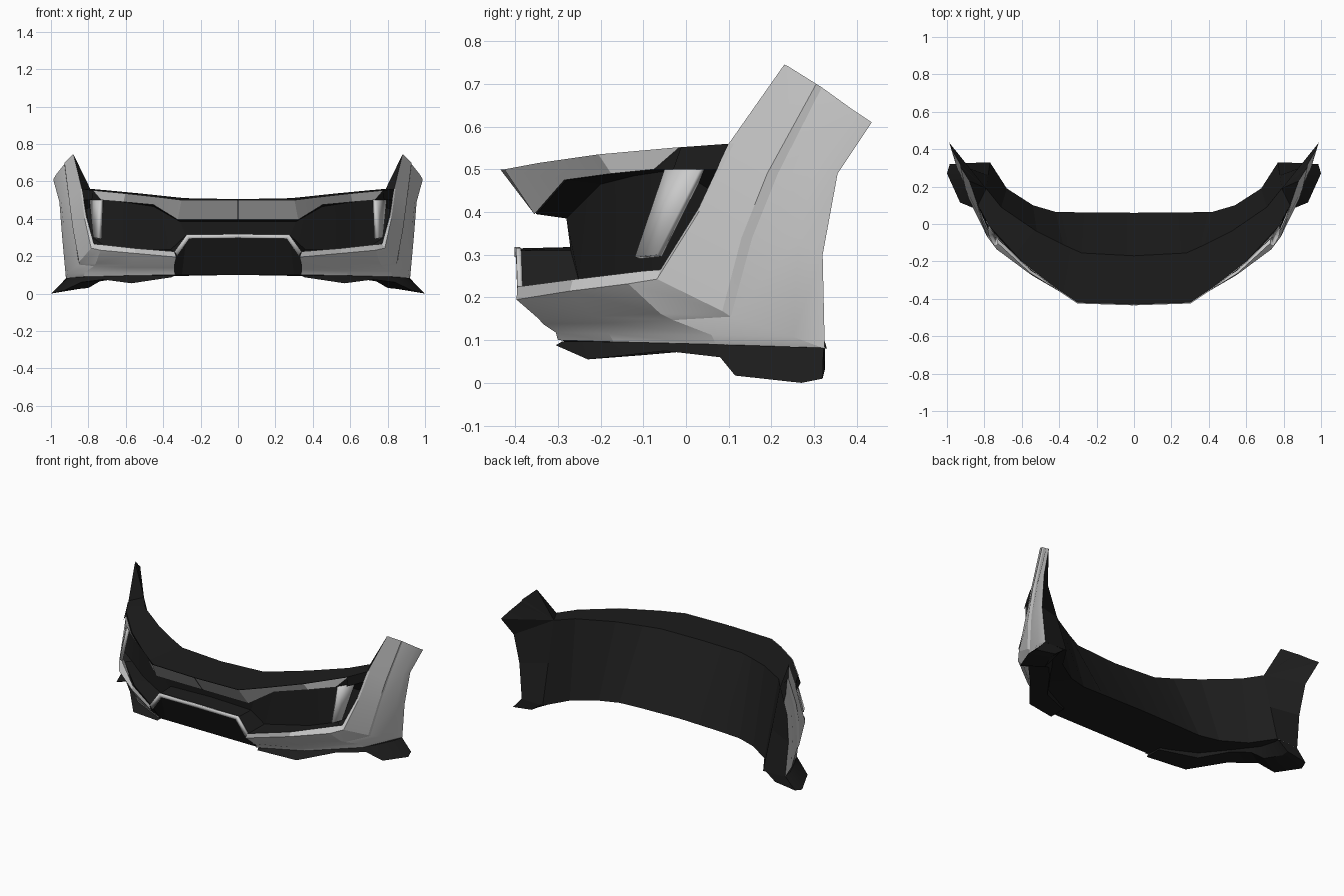
import bpy, bmesh
from mathutils import Vector

black = bpy.data.materials.new("black_plastic")
black.diffuse_color = (0.012, 0.012, 0.012, 1)


def loft(name, rails, mat=None, closed=False, cap=False, thick=0, angle=0.4):
    """Skin quads between matching rails, then mirror to the other side."""
    bm = bmesh.new()
    grid = [[bm.verts.new(p) for p in r] for r in rails]
    n = len(grid)
    for i in range(n if closed else n - 1):
        a, b = grid[i], grid[(i + 1) % n]
        for j in range(len(a) - 1):
            bm.faces.new((a[j], a[j + 1], b[j + 1], b[j]))
    if cap:
        bm.faces.new([r[0] for r in grid])
        bm.faces.new([r[-1] for r in grid])
    bmesh.ops.remove_doubles(bm, verts=bm.verts, dist=0.0005)
    bmesh.ops.recalc_face_normals(bm, faces=bm.faces)
    # open panels face outward
    bm.normal_update()
    if not closed and sum(f.normal.dot(Vector((0.6, -1, 0))) * f.calc_area() for f in bm.faces) < 0:
        bmesh.ops.reverse_faces(bm, faces=bm.faces)
    me = bpy.data.meshes.new(name)
    bm.to_mesh(me)
    bm.free()
    ob = bpy.data.objects.new(name, me)
    bpy.context.collection.objects.link(ob)
    if mat:
        me.materials.append(mat)
    if thick:
        s = ob.modifiers.new("thickness", 'SOLIDIFY')
        s.thickness, s.offset = thick, -1
    m = ob.modifiers.new("mirror", 'MIRROR')
    m.merge_threshold = 0.001
    bpy.ops.object.select_all(action='DESELECT')
    ob.select_set(True)
    bpy.context.view_layer.objects.active = ob
    bpy.ops.object.shade_smooth_by_angle(angle=angle)
    return ob


# black core: rails run from the centre out to the wheel arch
top = [(0, -.43, .50), (.30, -.42, .50), (.42, -.34, .515), (.60, -.20, .535), (.775, -.01, .552), (.835, .10, .56)]
band_low = [(0, -.35, .395), (.32, -.35, .395), (.45, -.28, .475), (.61, -.17, .49), (.73, -.07, .50), (.825, .08, .50)]
recess_top = [(0, -.28, .385), (.31, -.28, .385), (.45, -.20, .465), (.58, -.12, .485), (.71, -.02, .50), (.815, .06, .45)]
recess_low = [(0, -.27, .318), (.28, -.27, .31), (.36, -.25, .235), (.58, -.12, .235), (.72, -.03, .26), (.78, -.02, .30)]
ledge = [(0, -.39, .315), (.275, -.385, .31), (.34, -.385, .22), (.55, -.25, .235), (.75, -.06, .258), (.772, -.045, .265)]
bottom = [(0, -.29, .10), (.30, -.29, .10), (.345, -.285, .097), (.58, -.15, .095), (.81, .08, .09), (.90, .315, .083)]
back_low = [(0, .06, .10), (.28, .062, .095), (.42, .065, .09), (.54, .10, .085), (.68, .19, .082), (.77, .33, .08)]
back_top = [(0, -.17, .505), (.28, -.155, .51), (.38, -.11, .52), (.52, -.04, .535), (.71, .09, .553), (.79, .19, .56)]
loft("bumper_core", [top, band_low, recess_top, recess_low, ledge, bottom, back_low, back_top],
     black, closed=True, angle=0.2)

# grey band above the grille
fwd = Vector((.002, -.005, 0))
loft("upper_grille_band", [[Vector(p) + fwd for p in r[:5]] for r in (top, band_low)], angle=0.2)
loft("upper_band_end", [[(.776, -.012, .552), (.835, .095, .559)], [(.78, -.03, .50), (.822, .07, .50)]], black)

# L-shaped corner panel: rails run along the lip, round the corner and up the fender
inner = [(.34, -.395, .225), (.55, -.265, .242), (.73, -.10, .262), (.77, -.06, .265), (.81, .03, .41), (.835, .10, .56), (.88, .23, .745)]
lip = [(.33, -.397, .195), (.55, -.272, .215), (.735, -.135, .232), (.785, -.068, .243), (.82, .03, .40), (.842, .112, .56), (.885, .238, .742)]
step_in = [(.34, -.345, .15), (.57, -.215, .155), (.76, -.06, .162), (.85, .085, .168), (.882, .13, .34), (.902, .19, .49), (.928, .305, .70)]
step_out = [(.34, -.335, .138), (.58, -.19, .14), (.77, -.03, .147), (.85, .105, .155), (.88, .155, .34), (.90, .215, .49), (.928, .318, .692)]
crease = [(.34, -.305, .118), (.585, -.18, .115), (.82, .06, .112), (.912, .25, .108), (.93, .265, .34), (.947, .30, .50), (.97, .39, .64)]
edge = [(.335, -.30, .10), (.585, -.17, .096), (.825, .07, .09), (.92, .325, .08), (.94, .32, .30), (.955, .355, .49), (.988, .435, .61)]
panel = [inner, lip, step_in, step_out, crease, edge]
loft("corner_panel", panel, angle=0.3)

# trim over the number plate recess
loft("centre_trim", [[(0, -.402, .318), (.275, -.398, .315), (.34, -.395, .225)],
                     [(0, -.402, .296), (.26, -.398, .293), (.325, -.395, .20)]], thick=.012)

# inside of the fender: rear flange and closing faces up to the tip
peak, foot = back_top[-1], back_low[-1]
mids = [tuple(Vector(foot).lerp(Vector(peak), t)) for t in (0, .5, 1, 1)]
loft("arch_flange", [edge[3:], mids], black)
tip = [inner[5]] + [r[6] for r in panel]
loft("fender_inner", [tip, [peak] * len(tip)], black)

# slanted blade at the outer end of the grille
loft("grille_blade", [[(.735, -.035, .545), (.745, -.12, .295)],
                      [(.80, .06, .555), (.775, -.068, .30)]], thick=.02)

# black skirt under the panel, flaring out ahead of the wheel
skirt_top = [(.345, -.29, .097), (.58, -.165, .096), (.72, -.03, .094), (.82, .07, .09), (.86, .14, .088), (.91, .26, .084), (.92, .322, .082)]
skirt_low = [(.35, -.305, .088), (.57, -.23, .055), (.72, -.05, .075), (.84, .08, .06), (.93, .115, .017), (1, .27, 0), (.985, .32, .01)]
skirt_in = [(.35, -.20, .088), (.55, -.10, .065), (.66, .05, .078), (.74, .14, .065), (.80, .18, .03), (.85, .28, .025), (.85, .325, .03)]
skirt_back = [(.35, -.19, .098), (.55, -.09, .094), (.66, .06, .09), (.72, .15, .088), (.76, .20, .085), (.78, .29, .085), (.78, .325, .083)]
loft("lower_skirt", [skirt_top, skirt_low, skirt_in, skirt_back], black, closed=True, cap=True, angle=0.3)
